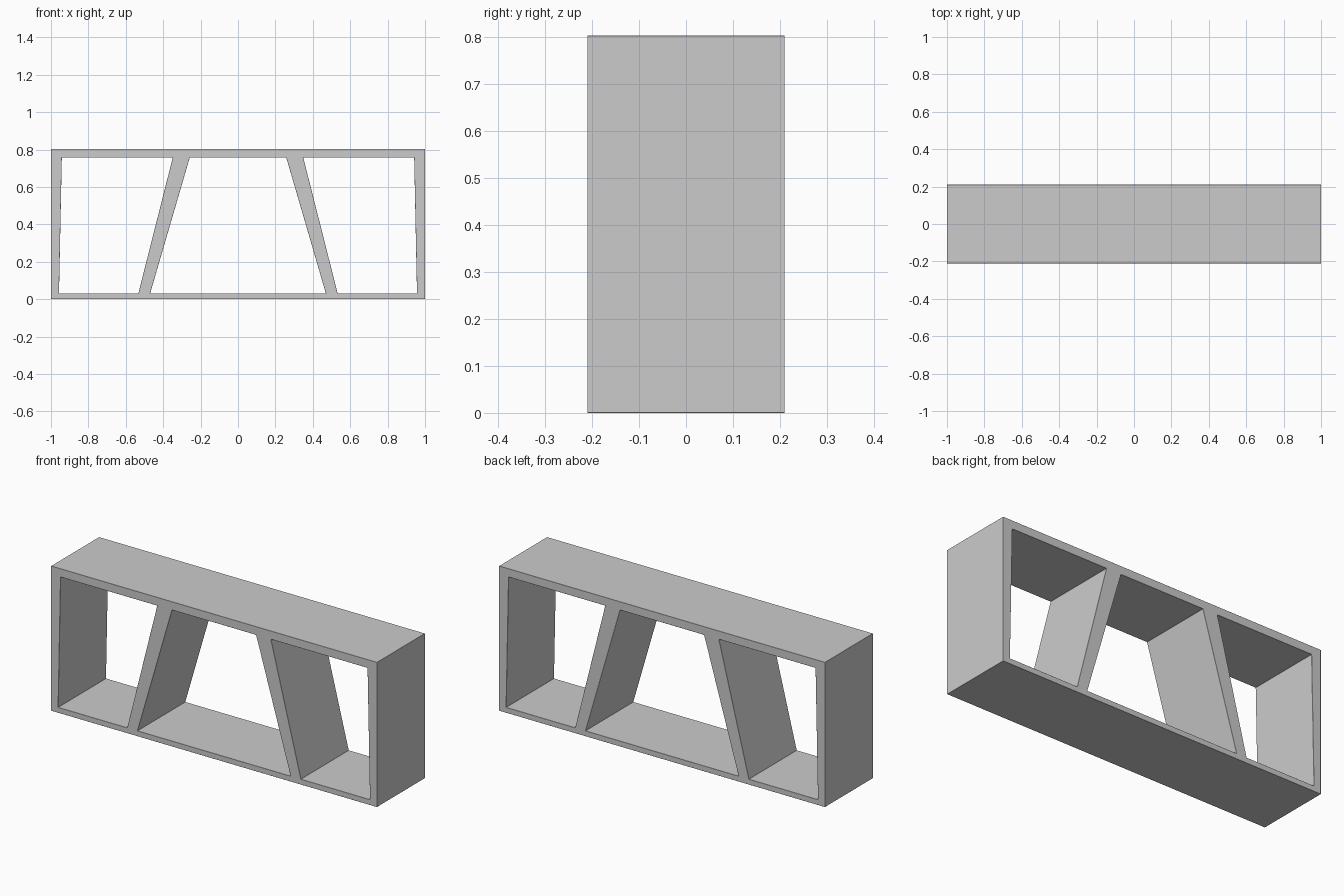
import bpy, bmesh

if "Cube" in bpy.data.objects:
    bpy.data.objects.remove(bpy.data.objects["Cube"])

DEPTH = 0.42
# Right half of each profile row: divider inner, divider outer, side inner, side outer
rows = [
    (0.0,   [0.47, 0.533, 0.957, 1.0]),
    (0.03,  [0.47, 0.533, 0.957, 1.0]),
    (0.757, [0.258, 0.349, 0.942, 1.0]),
    (0.803, [0.258, 0.349, 0.942, 1.0]),
]

# Front profile: a grid with three cells left open as compartments
bm = bmesh.new()
grid = []
for z, half in rows:
    xs = [-x for x in reversed(half)] + half
    grid.append([bm.verts.new((x, -DEPTH / 2, z)) for x in xs])
for r in range(3):
    for c in range(7):
        if r == 1 and c in (1, 3, 5):
            continue
        bm.faces.new((grid[r][c], grid[r][c + 1], grid[r + 1][c + 1], grid[r + 1][c]))

# Extrude the profile through the depth of the shelf
front = bm.faces[:]
ext = bmesh.ops.extrude_face_region(bm, geom=front, use_keep_orig=True)
moved = [g for g in ext["geom"] if isinstance(g, bmesh.types.BMVert)]
bmesh.ops.translate(bm, verts=moved, vec=(0, DEPTH, 0))
bmesh.ops.recalc_face_normals(bm, faces=bm.faces)
# Merge the coplanar cells into clean flat faces
bmesh.ops.dissolve_limit(bm, angle_limit=0.01, verts=bm.verts, edges=bm.edges)

mesh = bpy.data.meshes.new("shelf_frame")
bm.to_mesh(mesh)
bm.free()
shelf = bpy.data.objects.new("shelf_frame", mesh)
bpy.context.collection.objects.link(shelf)

# Small chamfer on all sharp edges
bevel = shelf.modifiers.new("chamfer", 'BEVEL')
bevel.width = 0.007
bevel.segments = 1
bevel.limit_method = 'ANGLE'
bevel.angle_limit = 0.5
